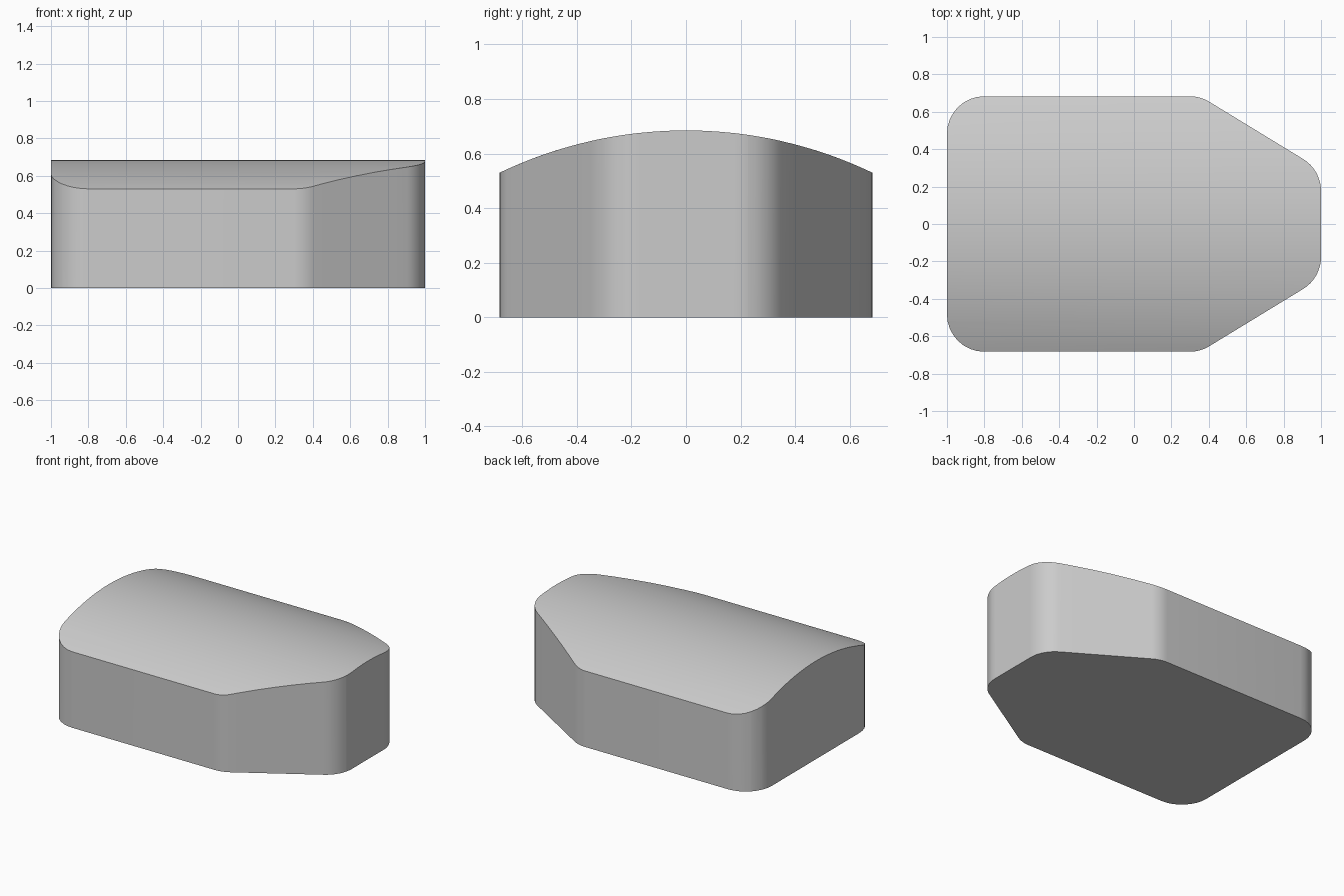
import bpy, bmesh, math
from mathutils import Vector

if "Cube" in bpy.data.objects:
    bpy.data.objects.remove(bpy.data.objects["Cube"])

HALF_W, RADIUS, SEGS = 0.683, 0.2, 8
TOP, EDGE = 0.685, 0.53
SAG = TOP - EDGE
DOME_R = (HALF_W**2 + SAG**2) / (2 * SAG)


def crown(y):
    return TOP - DOME_R + math.sqrt(DOME_R**2 - y * y)


def rounded(corners, radius, segs):
    """Round each corner of a counter-clockwise outline with a tangent arc."""
    pts = []
    for i, p in enumerate(corners):
        a = (corners[i - 1] - p).normalized()
        b = (corners[(i + 1) % len(corners)] - p).normalized()
        half = a.angle(b) / 2
        centre = p + (a + b).normalized() * radius / math.sin(half)
        start = p + a * radius / math.tan(half) - centre
        sweep = math.pi - 2 * half
        for k in range(segs + 1):
            t = sweep * k / segs
            c, s = math.cos(t), math.sin(t)
            pts.append(centre + Vector((start.x * c - start.y * s,
                                        start.x * s + start.y * c)))
    return pts


# Plan outline: square back, tapered nose, all corners rounded
side = [Vector((-1, -HALF_W)), Vector((0.354, -HALF_W)), Vector((1, -0.289))]
corners = side + [Vector((p.x, -p.y)) for p in reversed(side)]

bm = bmesh.new()
bm.faces.new([bm.verts.new((p.x, p.y, 0)) for p in rounded(corners, RADIUS, SEGS)])

# Lengthwise strips that carry the curved top
STRIPS = 24
for i in range(1, STRIPS):
    y = -HALF_W + 2 * HALF_W * i / STRIPS
    bmesh.ops.bisect_plane(bm, geom=bm.verts[:] + bm.edges[:] + bm.faces[:],
                           dist=1e-5, plane_co=(0, y, 0), plane_no=(0, 1, 0))

# Raise the walls and crown the top
res = bmesh.ops.extrude_face_region(bm, geom=bm.faces[:], use_keep_orig=True)
for v in res["geom"]:
    if isinstance(v, bmesh.types.BMVert):
        v.co.z = crown(v.co.y)
bmesh.ops.recalc_face_normals(bm, faces=bm.faces[:])

mesh = bpy.data.meshes.new("crowned_block")
bm.to_mesh(mesh)
bm.free()
block = bpy.data.objects.new("crowned_block", mesh)
bpy.context.collection.objects.link(block)

# Smooth crown and corners, crisp rims
bpy.context.view_layer.objects.active = block
block.select_set(True)
bpy.ops.object.shade_smooth_by_angle(angle=math.radians(30))
